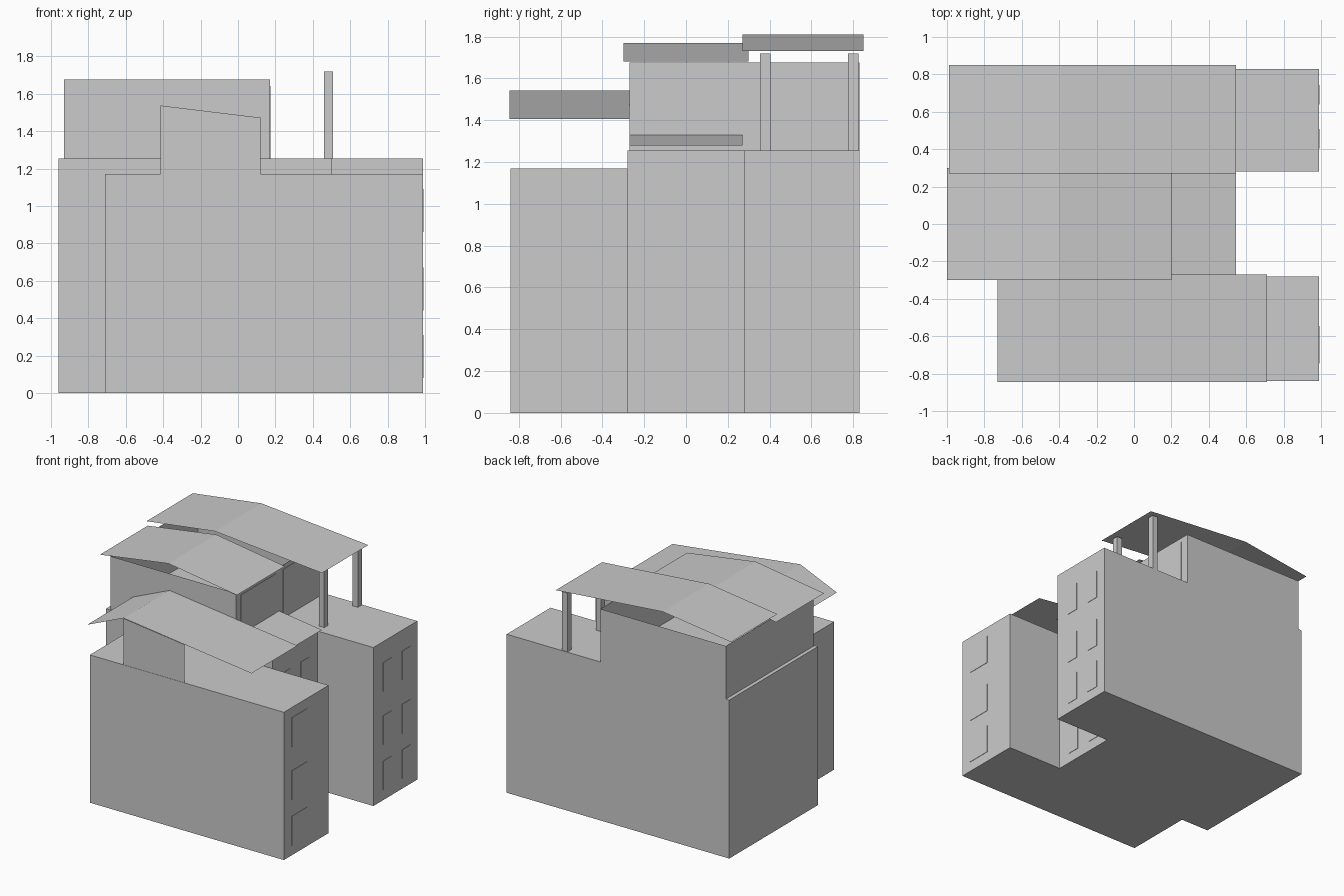
import bpy
import bmesh

if "Cube" in bpy.data.objects:
    bpy.data.objects.remove(bpy.data.objects["Cube"], do_unlink=True)

grey = bpy.data.materials.new("plain_grey")
grey.use_nodes = True
GREY = (0.6, 0.6, 0.6, 1)
grey.diffuse_color = GREY
grey.node_tree.nodes["Principled BSDF"].inputs["Base Color"].default_value = GREY


def finish(name, bm):
    mesh = bpy.data.meshes.new(name)
    bm.normal_update()
    bm.to_mesh(mesh)
    bm.free()
    mesh.materials.append(grey)
    obj = bpy.data.objects.new(name, mesh)
    bpy.context.collection.objects.link(obj)
    return obj


def box(name, x, y, z):
    bm = bmesh.new()
    bmesh.ops.create_cube(bm, size=1)
    for v in bm.verts:
        for i, (lo, hi) in enumerate((x, y, z)):
            v.co[i] = hi if v.co[i] > 0 else lo
    return finish(name, bm)


def prism(name, outline, z):
    """Vertical prism over a plan outline."""
    bm = bmesh.new()
    face = bm.faces.new([bm.verts.new((px, py, z[0])) for px, py in outline])
    ext = bmesh.ops.extrude_face_region(bm, geom=[face])
    for v in ext["geom"]:
        if isinstance(v, bmesh.types.BMVert):
            v.co.z = z[1]
    bmesh.ops.recalc_face_normals(bm, faces=bm.faces)
    return finish(name, bm)


def sheet_roof(name, profile, y):
    """Thin folded sheet: an x-z profile swept along y."""
    bm = bmesh.new()
    rows = [[bm.verts.new((px, py, pz)) for py in y] for px, pz in profile]
    for a, b in zip(rows, rows[1:]):
        bm.faces.new((a[0], b[0], b[1], a[1]))
    return finish(name, bm)


# Lower storeys: low front wing, and the taller middle and back wings
box("front_wing", (-0.71, 0.99), (-0.84, -0.28), (0, 1.17))
prism("main_wing", [(-0.96, -0.28), (0.50, -0.28), (0.50, 0.28),
                    (0.99, 0.28), (0.99, 0.83), (-0.96, 0.83)], (0, 1.255))

# Open-topped rooftop walls
bm = bmesh.new()
plan = [(-0.93, -0.27), (0.17, -0.27), (0.17, 0.83), (-0.93, 0.83)]
low, high = [[bm.verts.new((px, py, z)) for px, py in plan] for z in (1.255, 1.675)]
for i in range(4):
    j = (i + 1) % 4
    bm.faces.new((low[i], low[j], high[j], high[i]))
finish("rooftop_walls", bm)

# Single wall panel under the front roof
bm = bmesh.new()
bm.faces.new([bm.verts.new((px, -0.838, pz)) for px, pz in
              [(-0.415, 1.17), (0.12, 1.17), (0.12, 1.472), (-0.415, 1.537)]])
finish("front_roof_wall", bm)

# Folded sheet roofs and the small canopy
sheet_roof("front_roof", [(-0.73, 1.405), (-0.41, 1.543), (0.71, 1.405)], (-0.845, -0.27))
sheet_roof("middle_roof", [(-1.0, 1.68), (-0.4, 1.77), (0.2, 1.68)], (-0.3, 0.3))
sheet_roof("back_roof", [(-0.99, 1.73), (-0.39, 1.81), (0.546, 1.73)], (0.27, 0.85))
sheet_roof("canopy", [(0.17, 1.33), (0.546, 1.28)], (-0.27, 0.27))

# Posts carrying the back roof
for i, y in enumerate((0.38, 0.80)):
    box(f"roof_post_{i + 1}", (0.46, 0.507), (y - 0.025, y + 0.025), (1.255, 1.72))


def plate(name, x, y, z):
    box(name, (x, x + 0.003), y, z)


# Rooftop door panels
plate("middle_door", 0.17, (-0.21, 0.23), (1.33, 1.64))
plate("back_door", 0.17, (0.32, 0.76), (1.255, 1.64))

# Windows on the end walls: wall x, half width, centres
for wing, x, half, centres in (("front", 0.99, 0.1, (-0.645,)),
                               ("middle", 0.50, 0.052, (-0.115, 0.12)),
                               ("back", 0.99, 0.052, (0.455, 0.69))):
    for floor, z in enumerate((0.08, 0.44, 0.86)):
        for n, y in enumerate(centres):
            plate(f"{wing}_window_{floor + 1}_{n + 1}", x, (y - half, y + half), (z, z + 0.23))
